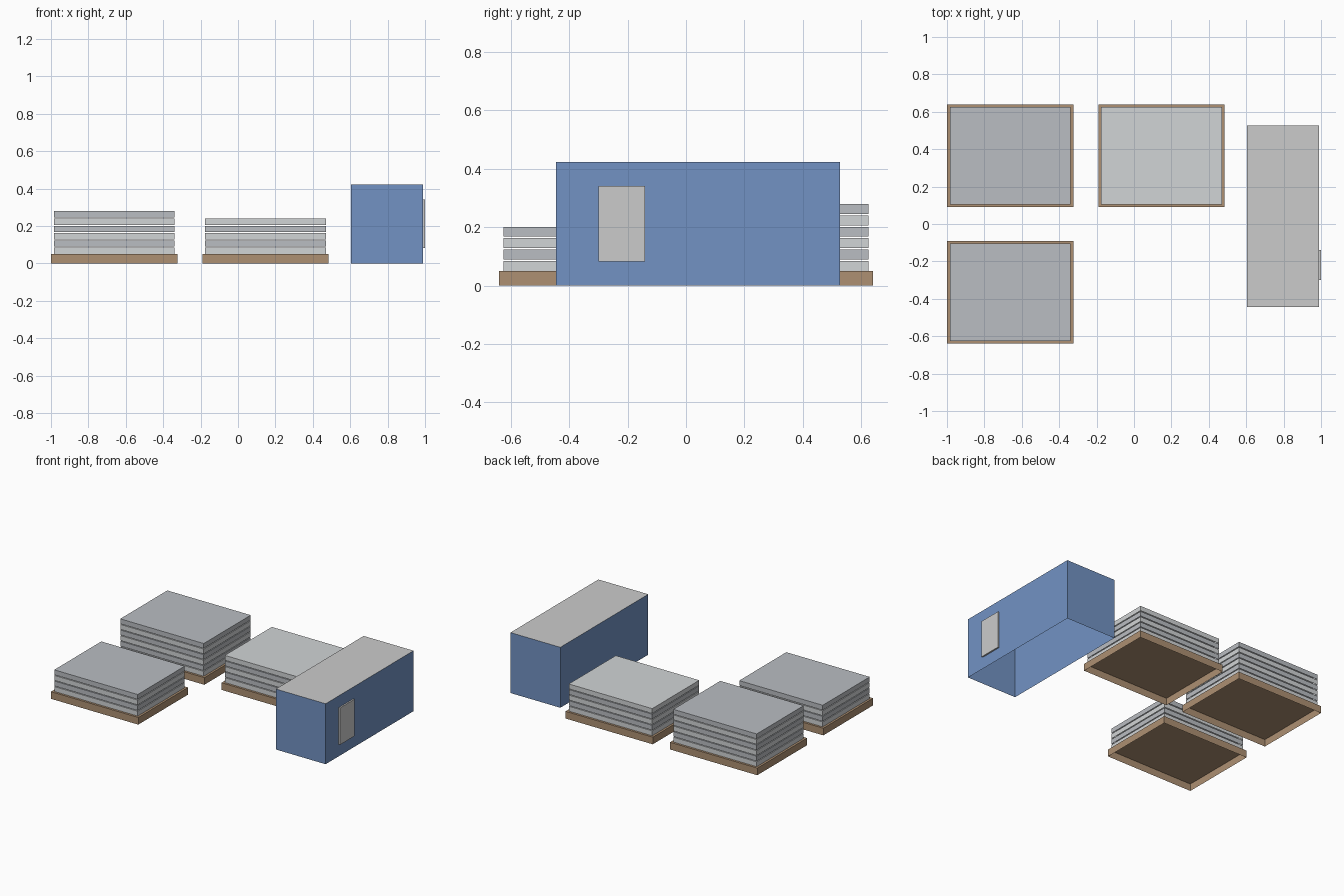
import bpy, bmesh

if "Cube" in bpy.data.objects:
    bpy.data.objects.remove(bpy.data.objects["Cube"])


def material(name, rgb):
    m = bpy.data.materials.new(name)
    m.diffuse_color = (*rgb, 1)
    m.use_nodes = True
    m.node_tree.nodes["Principled BSDF"].inputs["Base Color"].default_value = m.diffuse_color
    return m


BROWN = material("brown_wood", (0.42, 0.28, 0.17))
LIGHT = material("light_sheet", (0.64, 0.66, 0.67))
DARK = material("dark_sheet", (0.49, 0.51, 0.54))
BLUE = material("blue_paint", (0.17, 0.29, 0.55))


def shell(name, centre, size, mat=None, drop=()):
    """Box standing on centre z; 'drop' lists the z directions (-1, 1) left open."""
    bm = bmesh.new()
    bmesh.ops.create_cube(bm, size=1)
    for v in bm.verts:
        v.co.z += 0.5
        v.co = [c + s * k for c, s, k in zip(centre, size, v.co)]
    bm.normal_update()
    open_faces = [f for f in bm.faces if round(f.normal.z) in drop and abs(f.normal.z) > 0.5]
    bmesh.ops.delete(bm, geom=open_faces, context='FACES')
    mesh = bpy.data.meshes.new(name)
    bm.to_mesh(mesh)
    bm.free()
    ob = bpy.data.objects.new(name, mesh)
    bpy.context.collection.objects.link(ob)
    if mat:
        mesh.materials.append(mat)
    return ob


# Pallets, open underneath, each with a stack of alternating sheets
PITCH, THICK = 0.039, 0.034
stacks = [("back_left", -0.662, 0.365, 6),
          ("back_middle", 0.147, 0.365, 5),
          ("front_left", -0.662, -0.365, 4)]
for label, x, y, count in stacks:
    shell(f"{label}_pallet", (x, y, 0), (0.676, 0.55, 0.05), BROWN, drop=(-1,))
    for i in range(count):
        shell(f"{label}_sheet_{i + 1}", (x, y, 0.05 + i * PITCH),
              (0.646, 0.52, THICK), DARK if i % 2 else LIGHT, drop=(-1,))

# Site cabin: open blue walls with a thin flat grey roof
cx, cy, w, d, h = 0.797, 0.041, 0.386, 0.972, 0.423
shell("cabin_walls", (cx, cy, 0), (w, d, h), BLUE, drop=(-1, 1))
bpy.ops.mesh.primitive_plane_add(size=1, location=(cx, cy, h))
roof = bpy.context.object
roof.name = "cabin_roof"
roof.scale = (w, d, 1)

# Door panel on the right wall
shell("cabin_door", (0.995, -0.22, 0.083), (0.01, 0.16, 0.258))
